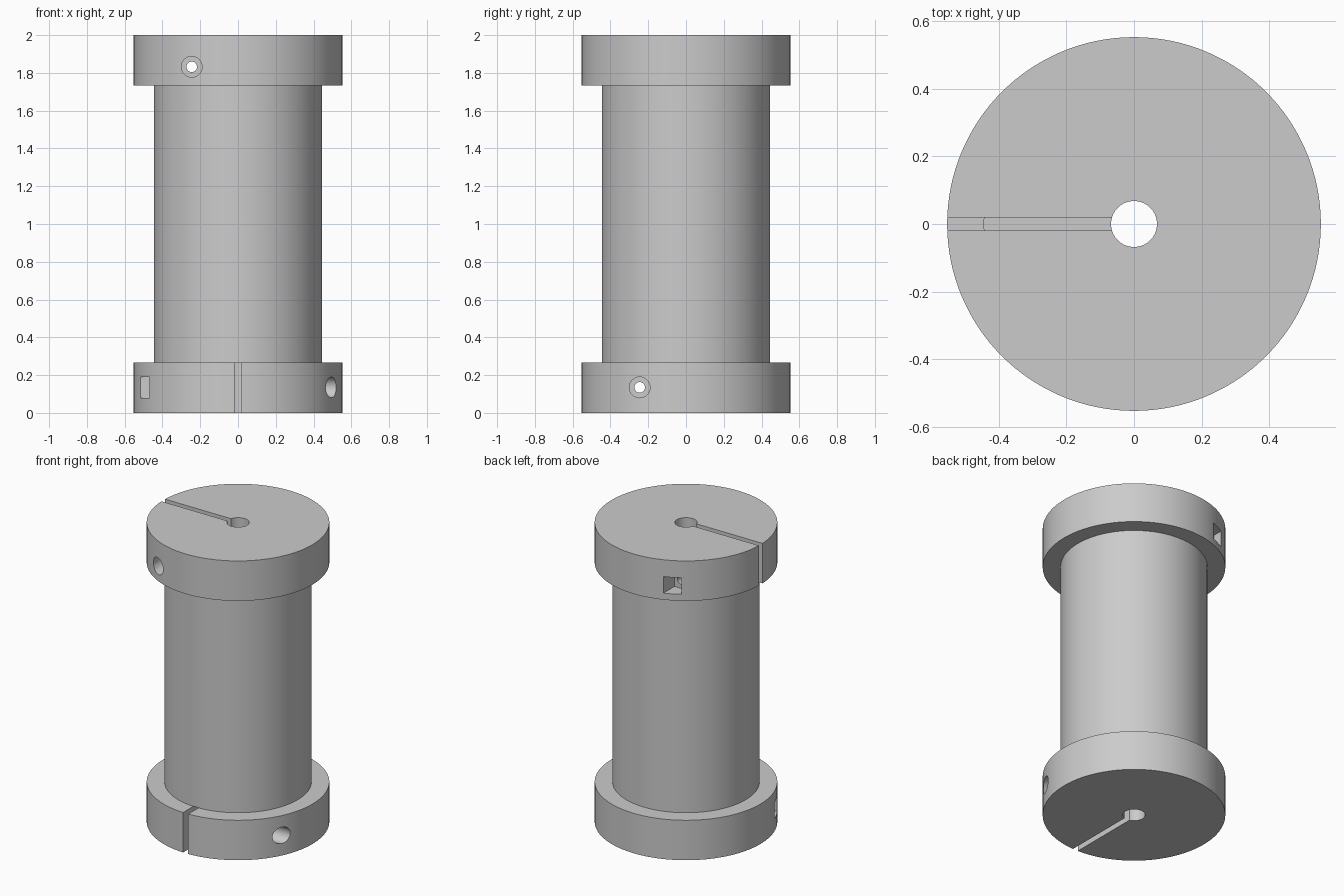
import bpy
import bmesh
import math
from mathutils import Matrix, Vector

if "Cube" in bpy.data.objects:
    bpy.data.objects.remove(bpy.data.objects["Cube"])

FLANGE_R, BODY_R, BORE_R = 0.553, 0.445, 0.068
FLANGE_H = 0.267
SCREW = -0.245          # sideways offset of both clamp screws
SEGMENTS = 128

grey = bpy.data.materials.new("plain grey")
grey.diffuse_color = (0.6, 0.6, 0.6, 1)
grey.use_nodes = True
grey.node_tree.nodes["Principled BSDF"].inputs["Base Color"].default_value = grey.diffuse_color


def add_object(name, bm):
    bmesh.ops.recalc_face_normals(bm, faces=bm.faces)
    mesh = bpy.data.meshes.new(name)
    bm.to_mesh(mesh)
    bm.free()
    obj = bpy.data.objects.new(name, mesh)
    bpy.context.collection.objects.link(obj)
    mesh.materials.append(grey)
    return obj


def lathe(name, profile):
    """Closed (radius, height) profile turned around z."""
    bm = bmesh.new()
    rings = []
    for i in range(SEGMENTS):
        a = 2 * math.pi * i / SEGMENTS
        rings.append([bm.verts.new((r * math.cos(a), r * math.sin(a), z)) for r, z in profile])
    n = len(profile)
    for i in range(SEGMENTS):
        a, b = rings[i], rings[(i + 1) % SEGMENTS]
        for j in range(n):
            bm.faces.new((a[j], b[j], b[(j + 1) % n], a[(j + 1) % n]))
    return add_object(name, bm)


def cut(target, bm):
    cutter = add_object("cutter", bm)
    cutter.hide_render = True
    mod = target.modifiers.new("cut", 'BOOLEAN')
    mod.operation = 'DIFFERENCE'
    mod.solver = 'EXACT'
    mod.object = cutter
    bpy.context.view_layer.objects.active = target
    bpy.ops.object.modifier_apply(modifier=mod.name)
    bpy.data.objects.remove(cutter)


def box(lo, hi):
    lo, hi = Vector(lo), Vector(hi)
    bm = bmesh.new()
    m = Matrix.Translation((lo + hi) / 2) @ Matrix.Diagonal((*(hi - lo), 1))
    bmesh.ops.create_cube(bm, size=1, matrix=m)
    return bm


def rod_x(radius, x0, x1, y, z):
    bm = bmesh.new()
    m = Matrix.Translation(((x0 + x1) / 2, y, z)) @ Matrix.Rotation(math.pi / 2, 4, 'Y')
    bmesh.ops.create_cone(bm, cap_ends=True, segments=32, radius1=radius, radius2=radius,
                          depth=x1 - x0, matrix=m)
    return bm


def clamp_cuts(target, z, slot_lo, slot_hi, turn):
    """Slot towards -y with a crossing screw bore along x, turned around z."""
    cuts = [
        box((-0.019, -0.7, slot_lo), (0.019, -0.04, slot_hi)),           # clamping slot
        rod_x(0.028, -0.7, 0.7, SCREW, z),                               # screw hole
        rod_x(0.055, 0.30, 0.7, SCREW, z),                               # screw head recess
        box((-0.7, SCREW - 0.05, z - 0.055), (-0.40, SCREW + 0.05, z + 0.055)),  # nut pocket
    ]
    for bm in cuts:
        bmesh.ops.transform(bm, matrix=turn, verts=bm.verts)
        cut(target, bm)


# Bored spool: two clamp flanges joined by a cylindrical body
coupling = lathe("shaft_coupling", [
    (BORE_R, 0), (FLANGE_R, 0), (FLANGE_R, FLANGE_H), (BODY_R, FLANGE_H),
    (BODY_R, 2 - FLANGE_H), (FLANGE_R, 2 - FLANGE_H), (FLANGE_R, 2), (BORE_R, 2)])

# Lower clamp opens to the front, upper clamp to the left
clamp_cuts(coupling, 0.135, -0.1, FLANGE_H + 0.001, Matrix.Identity(4))
clamp_cuts(coupling, 1.832, 2 - FLANGE_H - 0.001, 2.1, Matrix.Rotation(-math.pi / 2, 4, 'Z'))

bpy.ops.object.select_all(action='DESELECT')
coupling.select_set(True)
bpy.context.view_layer.objects.active = coupling
bpy.ops.object.shade_smooth_by_angle(angle=math.radians(30))
